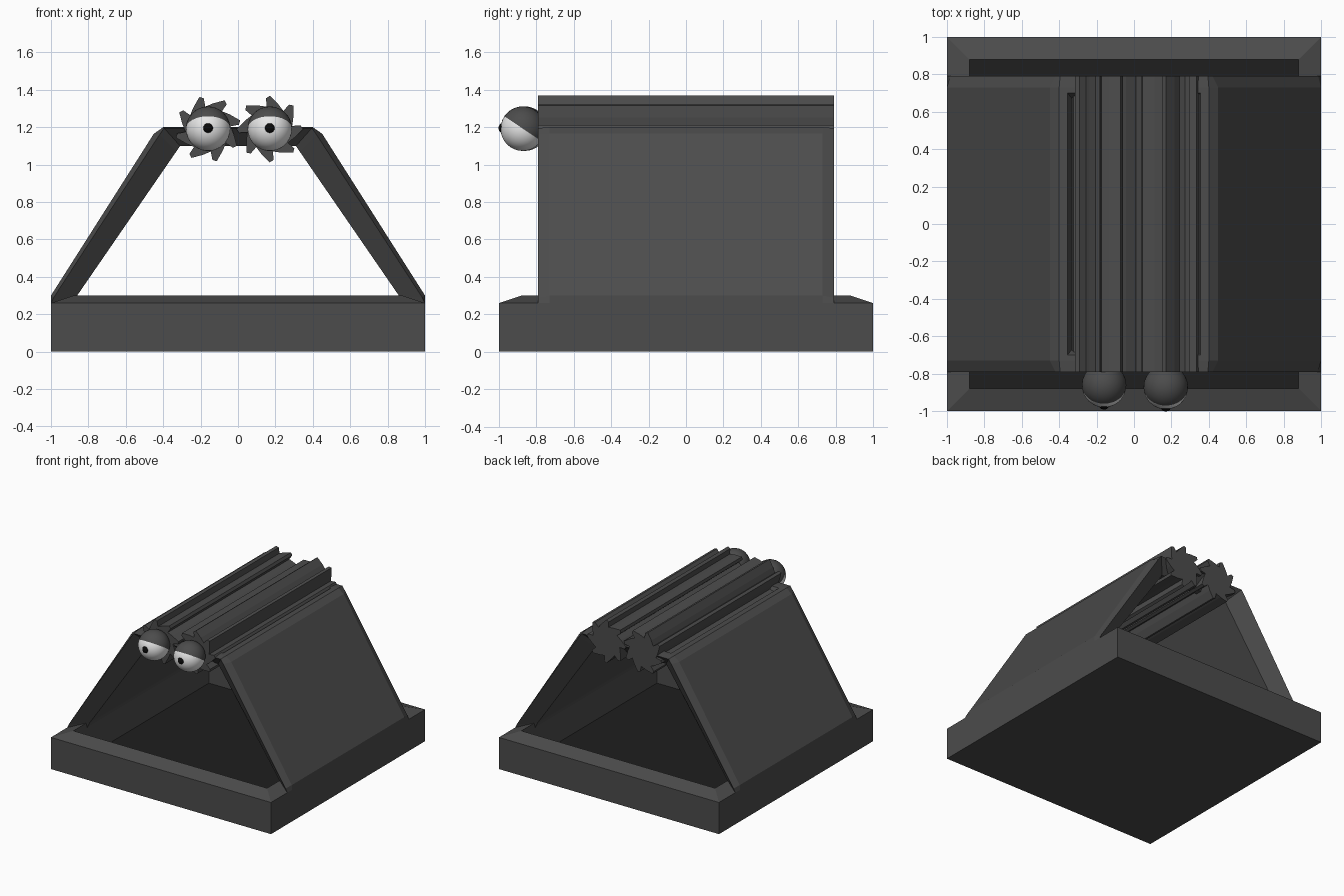
import bpy, bmesh, math
from mathutils import Vector, Matrix

if "Cube" in bpy.data.objects:
    bpy.data.objects.remove(bpy.data.objects["Cube"])


def material(name, rgb):
    m = bpy.data.materials.new(name)
    m.diffuse_color = (*rgb, 1)
    m.use_nodes = True
    m.node_tree.nodes["Principled BSDF"].inputs["Base Color"].default_value = m.diffuse_color
    return m


GREY = material("dark grey", (0.072, 0.072, 0.072))
DARK = material("floor black", (0.0135, 0.0135, 0.0135))
WHITE = material("eye white", (0.8, 0.8, 0.8))
BLACK = material("pupil black", (0.003, 0.003, 0.003))


def finish(bm, name, mats):
    me = bpy.data.meshes.new(name)
    bm.to_mesh(me)
    bm.free()
    for m in mats:
        me.materials.append(m)
    ob = bpy.data.objects.new(name, me)
    bpy.context.collection.objects.link(ob)
    return ob


def rect_loft(bm, rings):
    """Join rectangles given as (half x, half y, z)."""
    loops = [[bm.verts.new((sx * x, sy * y, z))
              for sx, sy in ((-1, -1), (1, -1), (1, 1), (-1, 1))]
             for x, y, z in rings]
    for a, b in zip(loops, loops[1:]):
        for i in range(4):
            j = (i + 1) % 4
            bm.faces.new((a[i], a[j], b[j], b[i]))
    return loops


# Hollow square base with a sloped rim and a black floor
bm = bmesh.new()
loops = rect_loft(bm, [(1, 1, 0), (1, 1, .26), (.88, .88, .3), (.88, .88, .02)])
bm.faces.new(reversed(loops[0]))
bm.faces.new(loops[-1]).material_index = 1
finish(bm, "base_tray", [GREY, DARK])

# Sloped housing: three profiles swept front to back, open slot in the roof
OUTER = [(1, .26), (1, .3), (.45, 1.165), (.4, 1.2)]
EDGE = [(1, .26), (.985, .29), (.42, 1.16), (.395, 1.195)]
INNER = [(.88, .26), (.86, .3), (.33, 1.07), (.31, 1.1)]
bm = bmesh.new()
rings = []
for prof, y in ((INNER, -.7), (EDGE, -.79), (OUTER, -.73),
                (OUTER, .73), (EDGE, .79), (INNER, .7)):
    full = [(-x, z) for x, z in prof] + [(x, z) for x, z in reversed(prof)]
    rings.append([bm.verts.new((x, y, z)) for x, z in full])
for k in range(6):
    a, b = rings[k], rings[(k + 1) % 6]
    for i in range(7):
        if i == 3 and k in (2, 5):      # roof is framed around the slot below
            continue
        bm.faces.new((a[i], a[i + 1], b[i + 1], b[i]))
for end in (0, 7):                      # feet
    for quad in ((0, 1, 4, 5), (1, 2, 3, 4)):
        bm.faces.new([rings[q][end] for q in quad])
rect_loft(bm, [(.4, .73, 1.2), (.355, .7, 1.2), (.315, .65, 1.1), (.31, .7, 1.1)])
bmesh.ops.remove_doubles(bm, verts=bm.verts, dist=1e-4)
bmesh.ops.recalc_face_normals(bm, faces=bm.faces)
finish(bm, "sloped_housing", [GREY])


def roller(name, cx, cz, side, phase):
    """Eight-toothed saw roller; side mirrors the lean of the teeth."""
    bm = bmesh.new()
    pts = []
    for t in range(8):
        for da, r in ((-7, .166), (0, .178), (19, .140), (37, .121)):
            a = math.radians(phase + 45 * t + da)
            pts.append((cx + side * r * math.cos(a), cz + r * math.sin(a)))
    front = [bm.verts.new((x, -.79, z)) for x, z in pts]
    back = [bm.verts.new((x, .79, z)) for x, z in pts]
    n = len(pts)
    bm.faces.new(front)
    bm.faces.new(reversed(back))
    for i in range(n):
        j = (i + 1) % n
        bm.faces.new((front[i], back[i], back[j], front[j]))
    bmesh.ops.recalc_face_normals(bm, faces=bm.faces)
    finish(bm, name, [GREY])


def ball(name, centre, radius, mats, tilt=0):
    """Smooth ball; with two materials the upper half is an eyelid."""
    bm = bmesh.new()
    bmesh.ops.create_uvsphere(bm, u_segments=32, v_segments=16, radius=radius)
    for f in bm.faces:
        f.smooth = True
        if len(mats) > 1 and f.calc_center_median().z > 0:
            f.material_index = 1
    bm.transform(Matrix.Translation(Vector(centre)) @ Matrix.Rotation(tilt, 4, 'X'))
    finish(bm, name, mats)


# Counter-turning rollers, each with an eye at the front end
for label, x, side, phase, y in (("left", -.16, 1, 15, -.862),
                                 ("right", .17, -1, 0, -.872)):
    roller(label + "_roller", x, 1.19, side, phase)
    ball(label + "_eye", (x, y, 1.192), .119, [WHITE, GREY], math.radians(-34))
    ball(label + "_pupil", (x, y - .1, 1.195), .03, [BLACK])
